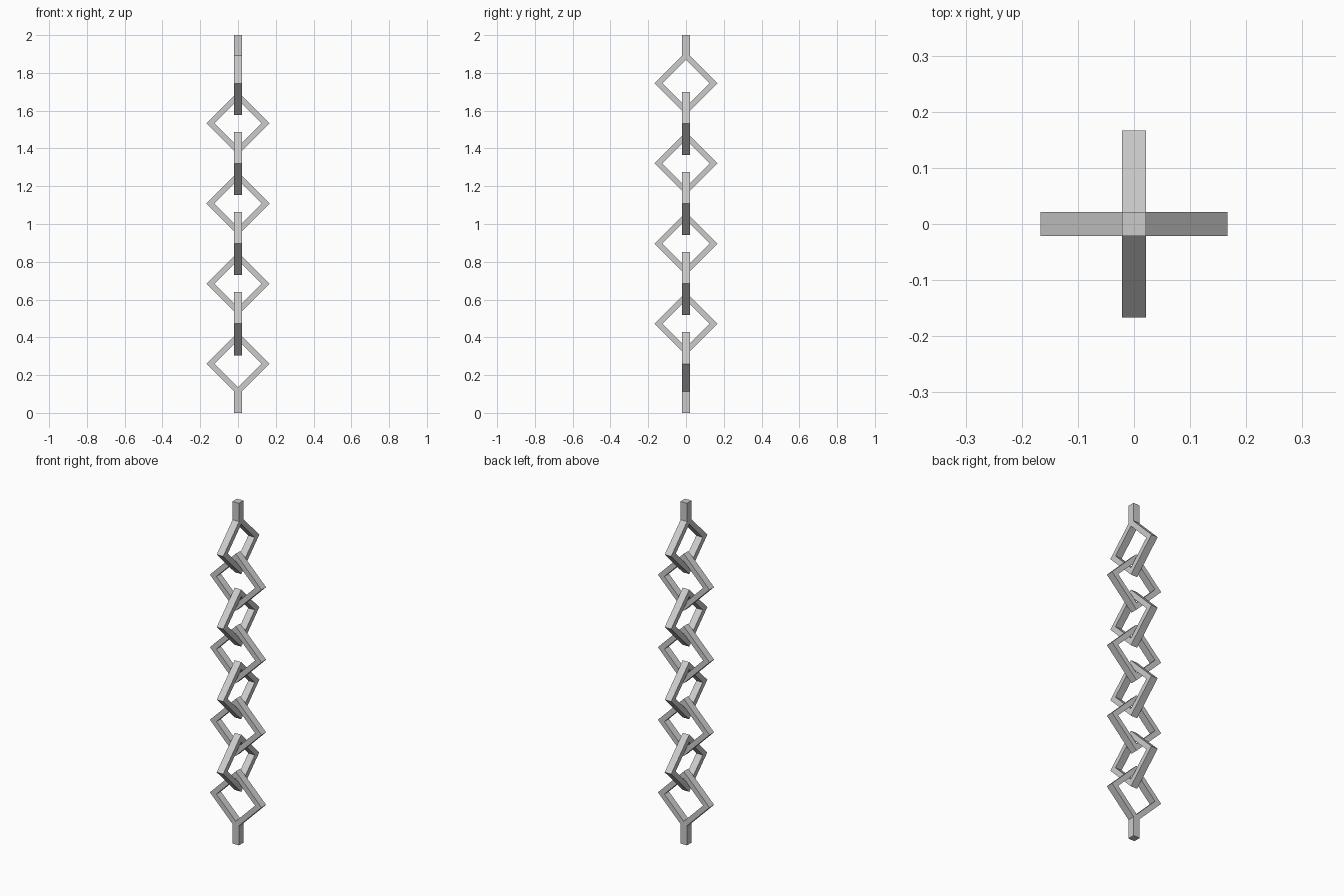
import bpy, bmesh
from math import cos, sin, pi

if "Cube" in bpy.data.objects:
    bpy.data.objects.remove(bpy.data.objects["Cube"])

OUTER, INNER, HALF = 0.167, 0.125, 0.021   # link corner radii, half depth
BOTTOM, TOP, COUNT = 0.26, 1.745, 8        # first / last link centres


def finish(bm, name):
    bmesh.ops.recalc_face_normals(bm, faces=bm.faces)
    mesh = bpy.data.meshes.new(name)
    bm.to_mesh(mesh)
    bm.free()
    obj = bpy.data.objects.new(name, mesh)
    bpy.context.collection.objects.link(obj)
    return obj


def diamond_link(name, z, turned):
    # square section swept round a four-cornered ring
    bm = bmesh.new()
    section = [(INNER, -HALF), (OUTER, -HALF), (OUTER, HALF), (INNER, HALF)]
    rings = [[bm.verts.new((r * cos(i * pi / 2), d, r * sin(i * pi / 2)))
              for r, d in section] for i in range(4)]
    for i in range(4):
        a, b = rings[i], rings[(i + 1) % 4]
        for j in range(4):
            k = (j + 1) % 4
            bm.faces.new((a[j], a[k], b[k], b[j]))
    obj = finish(bm, name)
    obj.location.z = z
    obj.rotation_euler.z = pi / 2 if turned else 0


def end_post(name, z0, z1):
    bm = bmesh.new()
    bmesh.ops.create_cube(bm, size=1)
    bmesh.ops.scale(bm, vec=(2 * HALF, 2 * HALF, z1 - z0), verts=bm.verts)
    finish(bm, name).location.z = (z0 + z1) / 2


# Interlocked links, alternating by a quarter turn
for n in range(COUNT):
    diamond_link(f"chain_link_{n + 1}", BOTTOM + n * (TOP - BOTTOM) / (COUNT - 1), n % 2 == 1)

# Short square posts at both ends
end_post("bottom_post", 0, 0.112)
end_post("top_post", 1.893, 2)
